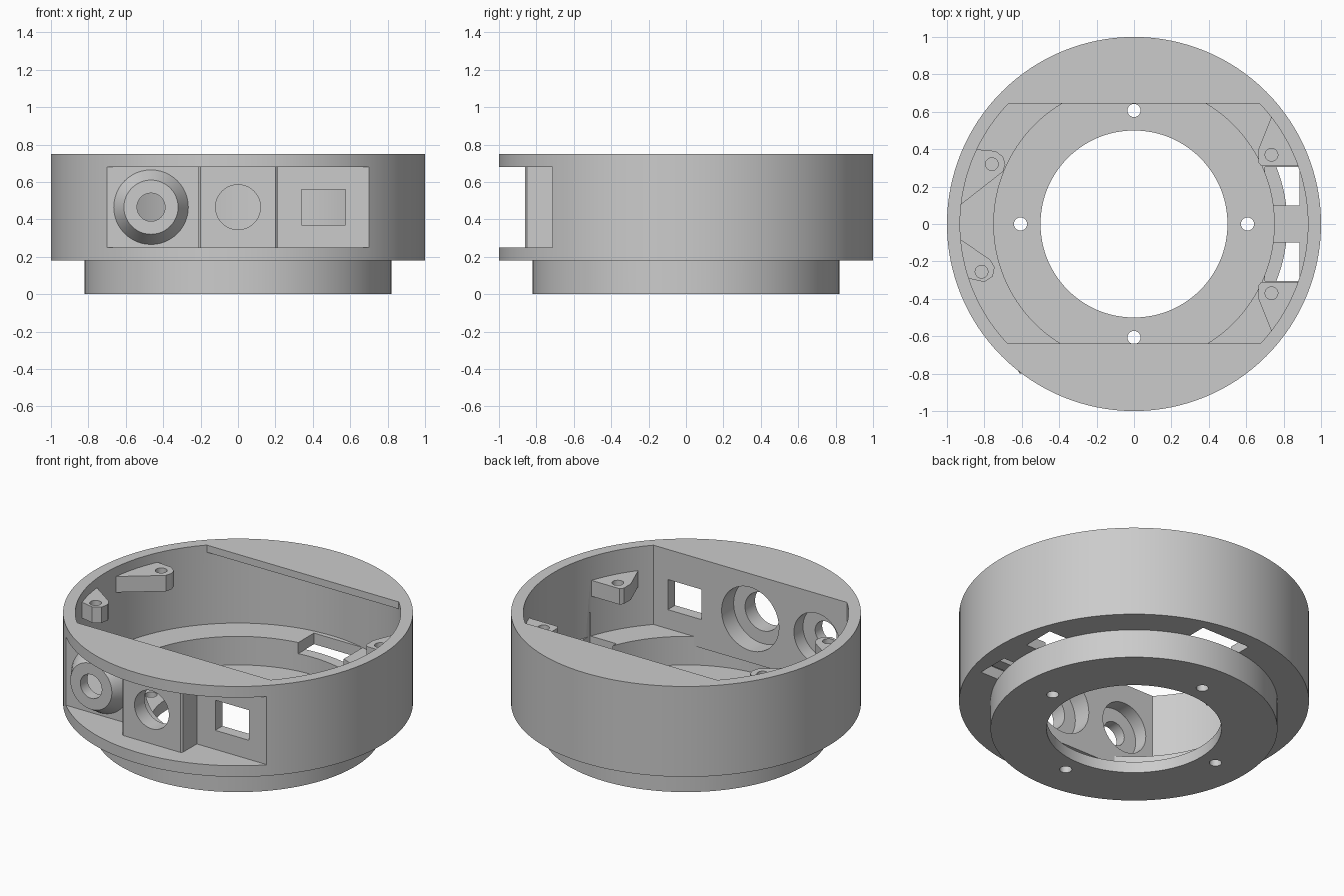
import bpy, bmesh, math
from mathutils import Matrix, Vector

old = bpy.data.objects.get("Cube")
if old:
    bpy.data.objects.remove(old, do_unlink=True)

grey = bpy.data.materials.new("plain grey")
grey.use_nodes = True
colour = (0.6, 0.6, 0.6, 1)
grey.diffuse_color = colour
grey.node_tree.nodes["Principled BSDF"].inputs["Base Color"].default_value = colour

SIDES = 128
TAU = 2 * math.pi


def finish(bm, name):
    bmesh.ops.recalc_face_normals(bm, faces=bm.faces)
    mesh = bpy.data.meshes.new(name)
    bm.to_mesh(mesh)
    bm.free()
    mesh.materials.append(grey)
    obj = bpy.data.objects.new(name, mesh)
    bpy.context.collection.objects.link(obj)
    return obj


def lathe(name, profile):
    """Closed profile of (radius, z) turned around the z axis."""
    bm = bmesh.new()
    rings = [[bm.verts.new((r * math.cos(TAU * i / SIDES), r * math.sin(TAU * i / SIDES), z))
              for i in range(SIDES)] for r, z in profile]
    for a, b in zip(rings, rings[1:] + rings[:1]):
        for i in range(SIDES):
            j = (i + 1) % SIDES
            bm.faces.new((a[i], a[j], b[j], b[i]))
    return finish(bm, name)


def prism(name, outline, low, high):
    """Flat outline in x, y pulled up from low to high."""
    bm = bmesh.new()
    face = bm.faces.new([bm.verts.new((x, y, low)) for x, y in outline])
    top = bmesh.ops.extrude_face_region(bm, geom=[face])["geom"]
    bmesh.ops.translate(bm, vec=(0, 0, high - low),
                        verts=[v for v in top if isinstance(v, bmesh.types.BMVert)])
    return finish(bm, name)


def box(name, x0, x1, y0, y1, z0, z1):
    return prism(name, [(x0, y0), (x1, y0), (x1, y1), (x0, y1)], z0, z1)


def rod(name, start, end, r0, r1=None):
    """Cylinder or cone between two points."""
    start, end = Vector(start), Vector(end)
    axis = end - start
    turn = axis.to_track_quat('Z', 'Y').to_matrix().to_4x4()
    bm = bmesh.new()
    bmesh.ops.create_cone(bm, cap_ends=True, segments=48, radius1=r0,
                          radius2=r0 if r1 is None else r1, depth=axis.length,
                          matrix=Matrix.Translation((start + end) / 2) @ turn)
    return finish(bm, name)


def combine(target, tool, operation):
    mod = target.modifiers.new(operation, 'BOOLEAN')
    mod.operation, mod.solver, mod.object = operation, 'EXACT', tool
    bpy.context.view_layer.objects.active = target
    bpy.ops.object.modifier_apply(modifier=mod.name)
    bpy.data.objects.remove(tool, do_unlink=True)


def add(target, tool):
    combine(target, tool, 'UNION')


def cut(target, tool):
    combine(target, tool, 'DIFFERENCE')


def segment(name, chord, side, low, high):
    """Slice of a disc beyond a straight chord, side -1 front or 1 back."""
    r = 0.965
    a = math.asin(chord / r)
    arc = [a + (math.pi - 2 * a) * i / 40 for i in range(41)]
    return prism(name, [(r * math.cos(t), side * r * math.sin(t)) for t in arc], low, high)


# Ring wall, stepped base and floor with a large central opening
body = lathe("housing", [(0.5, 0), (0.82, 0), (0.82, 0.18), (1, 0.18), (1, 0.75),
                         (0.93, 0.75), (0.93, 0.25), (0.75, 0.25), (0.75, 0.07), (0.5, 0.07)])

# Thick front panel and thin back cover
add(body, segment("front_panel", 0.64, -1, 0.19, 0.75))
add(body, segment("back_cover", 0.645, 1, 0.705, 0.75))

# Front recess that leaves a raised middle block
half = [(0.7, -1.1), (0.7, -0.712), (0.212, -0.712), (0.21, -0.85), (0.2, -0.86)]
cut(body, prism("recess", half + [(-x, y) for x, y in reversed(half)], 0.25, 0.68))

# Conical boss on one side, then the openings through the panel
Z = 0.465
add(body, rod("boss", (-0.465, -0.69, Z), (-0.465, -0.8, Z), 0.213, 0.145))
for x, wide, depth, narrow in ((-0.465, 0.16, -0.73, 0.075), (0, 0.2, -0.76, 0.12)):
    cut(body, rod("counterbore", (x, -0.6, Z), (x, depth, Z), wide))
    cut(body, rod("bore", (x, -0.6, Z), (x, -1, Z), narrow))
cut(body, box("window", 0.34, 0.575, -0.9, -0.6, 0.37, 0.56))

# Slots in the floor outside the base
for side in (-1, 1):
    y0, y1 = sorted((side * 0.1, side * 0.305))
    cut(body, box("side_slot", 0.7, 0.885, y0, y1, 0.18, 0.4))
cut(body, box("back_slot", -0.1, 0.24, 0.7, 0.9, 0.18, 0.4))

# Four screw holes in the base
for i in range(4):
    x, y = 0.607 * math.cos(i * TAU / 4), 0.607 * math.sin(i * TAU / 4)
    cut(body, rod("screw_hole", (x, y, -0.1), (x, y, 0.15), 0.035))


# Screw lugs on the inside of the wall
def lug(name, outline, hole, low, high):
    obj = prism(name, outline, low, high)
    cut(obj, rod("lug_hole", (*hole, low + 0.02), (*hole, high + 0.1), 0.034))
    return obj


corner = [(0.89, 0.31), (0.68, 0.31), (0.665, 0.33), (0.665, 0.4), (0.735, 0.575), (0.78, 0.55)]
parts = [body]
for name, side in (("back_left_lug", 1), ("front_left_lug", -1)):
    parts.append(lug(name, [(x, side * y) for x, y in corner], (0.735, side * 0.37), 0.5, 0.6))
parts.append(lug("back_right_lug", [(-0.93, 0.1), (-0.7, 0.28), (-0.688, 0.32), (-0.7, 0.36),
                                    (-0.74, 0.39), (-0.85, 0.4), (-0.9, 0.3)],
                 (-0.76, 0.32), 0.59, 0.69))
parts.append(lug("front_right_lug", [(-0.93, -0.08), (-0.77, -0.19), (-0.745, -0.23), (-0.755, -0.28),
                                     (-0.8, -0.31), (-0.89, -0.29), (-0.94, -0.2)],
                 (-0.815, -0.255), 0.59, 0.69))

# Smooth round walls, crisp edges
for obj in parts:
    bpy.ops.object.select_all(action='DESELECT')
    obj.select_set(True)
    bpy.context.view_layer.objects.active = obj
    bpy.ops.object.shade_smooth_by_angle(angle=math.radians(25))
